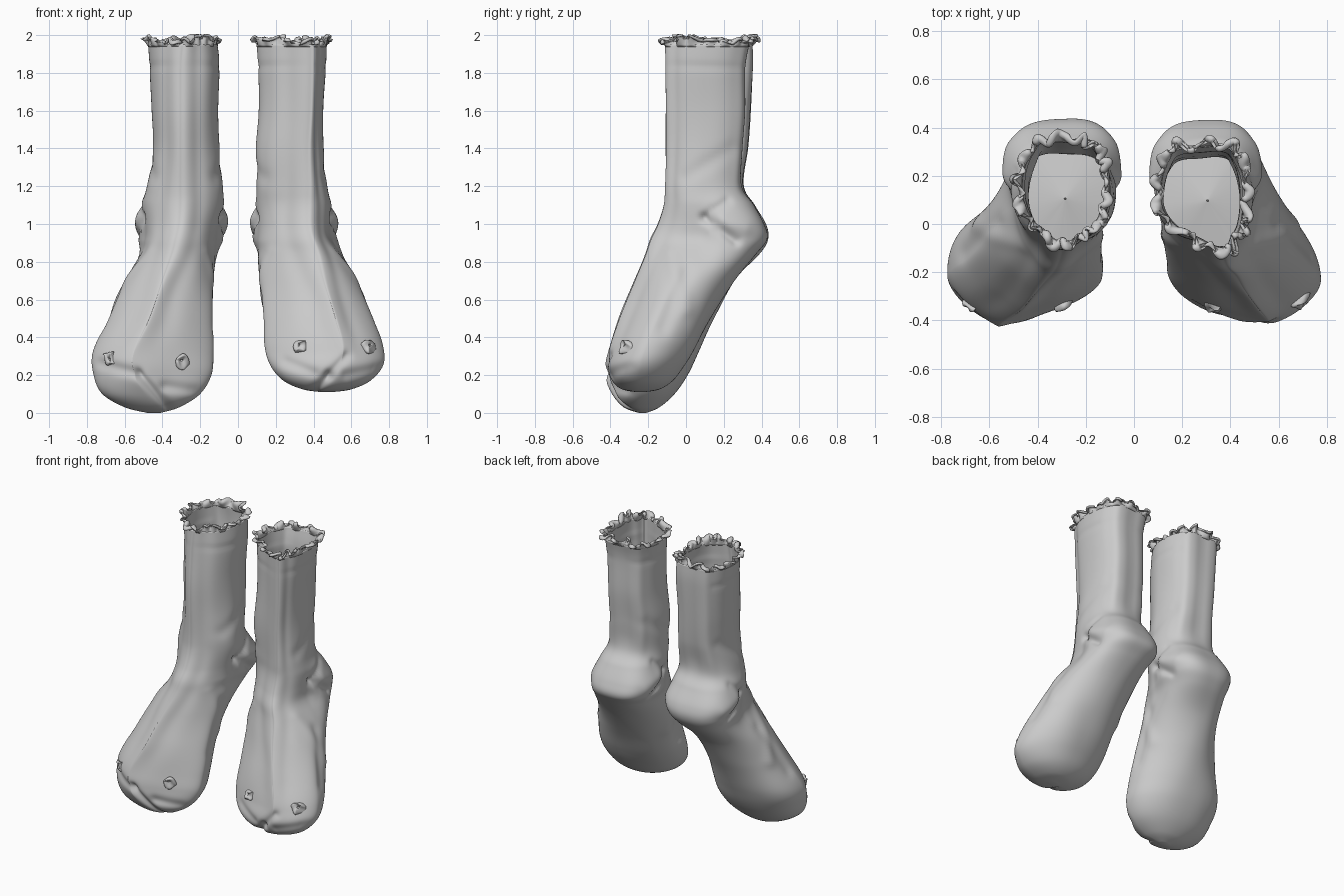
import bpy, math
from math import sin, cos, pi, exp
from mathutils import Vector, noise
from mathutils.bvhtree import BVHTree

if "Cube" in bpy.data.objects:
    bpy.data.objects.remove(bpy.data.objects["Cube"])

COLS = 144

# Slices from cuff to toe: z, inner x, outer x, front y, back y, x of front ridge (x measured outward)
RIGHT = [(1.95, .10, .465, -.11, .335, .39), (1.83, .105, .465, -.11, .315, .39),
         (1.6, .105, .455, -.115, .315, .39), (1.4, .095, .455, -.115, .30, .38),
         (1.2, .10, .47, -.115, .295, .38), (1.1, .085, .50, -.12, .36, .38),
         (1.0, .065, .525, -.15, .415, .39), (.92, .07, .53, -.19, .43, .41),
         (.84, .10, .56, -.22, .37, .43), (.7, .115, .63, -.28, .25, .46),
         (.5, .125, .715, -.36, .13, .52), (.35, .135, .765, -.41, .05, .56),
         (.25, .17, .765, -.425, -.01, .55), (.17, .24, .70, -.395, -.07, .5),
         (.125, .34, .60, -.34, -.14, .47), (.11, .44, .50, -.26, -.22, .47)]
LEFT = [(1.95, .11, .465, -.09, .365, .29), (1.83, .10, .46, -.10, .37, .30),
        (1.6, .105, .455, -.11, .355, .30), (1.4, .10, .45, -.11, .335, .30),
        (1.2, .085, .48, -.11, .305, .30), (1.1, .07, .515, -.12, .36, .30),
        (1.0, .06, .535, -.15, .42, .31), (.92, .075, .53, -.19, .43, .33),
        (.84, .105, .53, -.22, .385, .35), (.7, .12, .60, -.28, .26, .40),
        (.5, .13, .69, -.36, .15, .47), (.32, .13, .775, -.41, .07, .55),
        (.2, .14, .77, -.425, .01, .55), (.1, .20, .72, -.39, -.06, .49),
        (.03, .31, .60, -.33, -.14, .45), (0, .41, .48, -.25, -.21, .445)]


def smooth(lo, hi, v):
    t = min(1, max(0, (v - lo) / (hi - lo)))
    return t * t * (3 - 2 * t)


def slice_at(table, s):
    # Catmull-Rom blend of neighbouring slices
    i = min(int(s), len(table) - 2)
    t = s - i
    p = [table[min(max(i + k, 0), len(table) - 1)] for k in (-1, 0, 1, 2)]
    return [.5 * (2 * b + (c - a) * t + (2 * a - 5 * b + 4 * c - d) * t * t
                  + (3 * b - a - 3 * c + d) * t ** 3) for a, b, c, d in zip(*p)]


def seg_dist(u, v, seg):
    a, b, p = Vector(seg[:2]), Vector(seg[2:4]), Vector((u, v))
    d = b - a
    t = min(1, max(0, (p - a).dot(d) / d.length_squared))
    return (p - a - d * t).length


def spow(v, e):
    return math.copysign(abs(v) ** e, v)


# Creases: u0, z0, u1, z1, width, depth
HEEL_CREASES = [(.10, 1.03, .27, .91, .025, -.020), (.10, 1.04, .22, 1.12, .025, -.012),
                (.20, 1.02, .31, .98, .05, .012), (.0, .75, -.12, .45, .04, -.012),
                (-.08, .85, .0, .55, .04, .010), (.0, 1.25, .25, 1.4, .04, -.008),
                (-.1, 1.84, .3, 1.83, .02, -.004)]


def sock_point(cfg, s, a):
    z, x0, x1, yf, yb, apex = slice_at(cfg["table"], s)
    c, sn = cos(a), sin(a)
    cx = (x0 + x1) / 2
    foot = 1 - smooth(.55, .9, z)
    heel = exp(-((z - .97) / .13) ** 2)
    cy = yb + (yf - yb) * (.5 + .06 * foot)
    if sn >= 0:     # rounded back, squarer at the heel
        e = 2 / (2.5 - .4 * foot + .8 * heel)
        x, y = cx + spow(c, e) * (x1 - x0) / 2, cy + spow(sn, e) * (yb - cy)
    else:           # front tapering to a ridge, rounder under the toes
        k = smooth(.06, .22, z - cfg["table"][-1][0])
        e = 1.1 + (.15 + .7 * foot) * k
        side = (x1 - apex) if c > 0 else (apex - x0)
        x = apex + spow(c, e) * side
        y = cy + spow(sn, 1 + .12 * foot * k) * (cy - yf)
    # heel cup is wider than the instep in front of it
    x = cx + (x - cx) * (1 - .17 * heel * (1 - smooth(.06, .2, y)))

    def fold(angle, width):
        d = (a - angle + pi) % (2 * pi) - pi
        return exp(-(d / width) ** 2)
    # folds beside the front ridge and down the back
    r = smooth(.25, .5, z) * (-.005 * fold(-pi / 2, .12) - .010 * fold(-2.1, .2) - .008 * fold(-.9, .2))
    r += smooth(1.1, 1.3, z) * (.008 * fold(2.2, .2) - .012 * fold(1.6, .25) + .008 * fold(1.0, .2))
    for seg in HEEL_CREASES:
        r += seg[5] * abs(c) * exp(-(seg_dist(y, z, seg) / seg[4]) ** 2)
    if sn < 0:
        for seg in cfg["toe"]:
            r += seg[5] * min(1, -2 * sn) * exp(-(seg_dist(x, z, seg) / seg[4]) ** 2)
    r += .014 * noise.noise(Vector((x * 4 + cfg["seed"], y * 4, z * 2.2))) * smooth(0, .3, z)
    n = Vector((x - cx, y - cy, 0))
    n = n.normalized() if n.length > .06 else n * 0
    return Vector((x + n.x * r, y + n.y * r, z))


def grid_object(name, rows, side, cap=False, thickness=.012):
    n = len(rows[0])
    verts = [(p[0] * side, p[1], p[2]) for row in rows for p in row]
    faces = [(r * n + i, (r + 1) * n + i, (r + 1) * n + (i + 1) % n, r * n + (i + 1) % n)
             for r in range(len(rows) - 1) for i in range(n)]
    if cap:
        faces.append(tuple((len(rows) - 1) * n + n - 1 - i for i in range(n)))
    if side < 0:
        faces = [f[::-1] for f in faces]
    me = bpy.data.meshes.new(name)
    me.from_pydata(verts, [], faces)
    me.shade_smooth()
    ob = bpy.data.objects.new(name, me)
    bpy.context.collection.objects.link(ob)
    if thickness:
        sol = ob.modifiers.new("cloth", 'SOLIDIFY')
        sol.thickness, sol.offset = thickness, -1
    return BVHTree.FromPolygons(verts, faces)


def build_sock(label, cfg):
    side, sd = cfg["side"], cfg["seed"]
    last = len(cfg["table"]) - 1
    rows = [[sock_point(cfg, last * k / 150, 2 * pi * i / COLS) for i in range(COLS)]
            for k in range(151)]
    tree = grid_object(label + "_sock", rows, side, cap=True)

    # Closed floor inside the ankle, slightly domed
    rim = [sock_point(cfg, 4, 2 * pi * i / COLS) for i in range(COLS)]
    mid = sum(rim, Vector()) / COLS
    floor = [[mid.lerp(p, f) + Vector((0, 0, .03 * (1 - f))) for p in rim]
             for f in (.96, .7, .35, .02)]
    grid_object(label + "_inner_floor", [r for r in floor[::-1]], side, cap=False, thickness=0)

    # Frilled cuff edge: a ribbon that rises, meanders in and out and curls over
    frill, n = [], 360
    for k in range(9):
        t = k / 8
        ring = []
        for i in range(n):
            a = 2 * pi * i / n
            ph = 4 * noise.noise(Vector((cos(a) * 2 + sd, sin(a) * 2, 0)))
            big = 1 + .9 * noise.noise(Vector((cos(a) * 3, sin(a) * 3, sd)))
            p = sock_point(cfg, 0, a)
            out = Vector((cos(a), sin(a), 0))
            p += out * (t * (.004 + .024 * big * sin(14 * a + ph)) + .012 * sin(t * pi) * sin(9 * a - ph))
            p.z += -.012 + .036 * sin(t * 2.1) + t * (.012 * sin(11 * a - ph) + .010 * sin(3 * a + sd))
            ring.append(p)
        frill.append(ring)
    grid_object(label + "_cuff_frill", frill[::-1], side, thickness=.014)

    # Small gathered knots on the toes
    for j, (kx, kz) in enumerate(cfg["knots"]):
        hit, nor, _, _ = tree.ray_cast(Vector((kx * side, -2, kz)), Vector((0, 1, 0)))
        if hit is None:
            continue
        bpy.ops.mesh.primitive_torus_add(major_radius=.022, minor_radius=.017,
                                         major_segments=32, minor_segments=14, location=hit)
        knot = bpy.context.object
        knot.name = f"{label}_toe_knot_{j + 1}"
        knot.rotation_euler = nor.to_track_quat('Z', 'Y').to_euler()
        for v in knot.data.vertices:
            v.co += .018 * noise.noise_vector(v.co * 25 + Vector((j * 5, sd, 0)))
        knot.data.shade_smooth()


build_sock("right", dict(side=1, table=RIGHT, seed=3.1,
                         toe=[(.40, .12, .48, .2, .025, -.025), (.48, .2, .58, .30, .025, -.015),
                              (.25, .27, .40, .21, .03, -.012), (.58, .2, .75, .24, .03, -.012)],
                         knots=[(.33, .35), (.69, .35)]))
build_sock("left", dict(side=-1, table=LEFT, seed=8.7,
                        toe=[(.36, .03, .53, .21, .022, -.022), (.53, .21, .74, .26, .03, -.014),
                             (.22, .12, .38, .14, .03, -.015)],
                        knots=[(.30, .27), (.68, .29)]))
